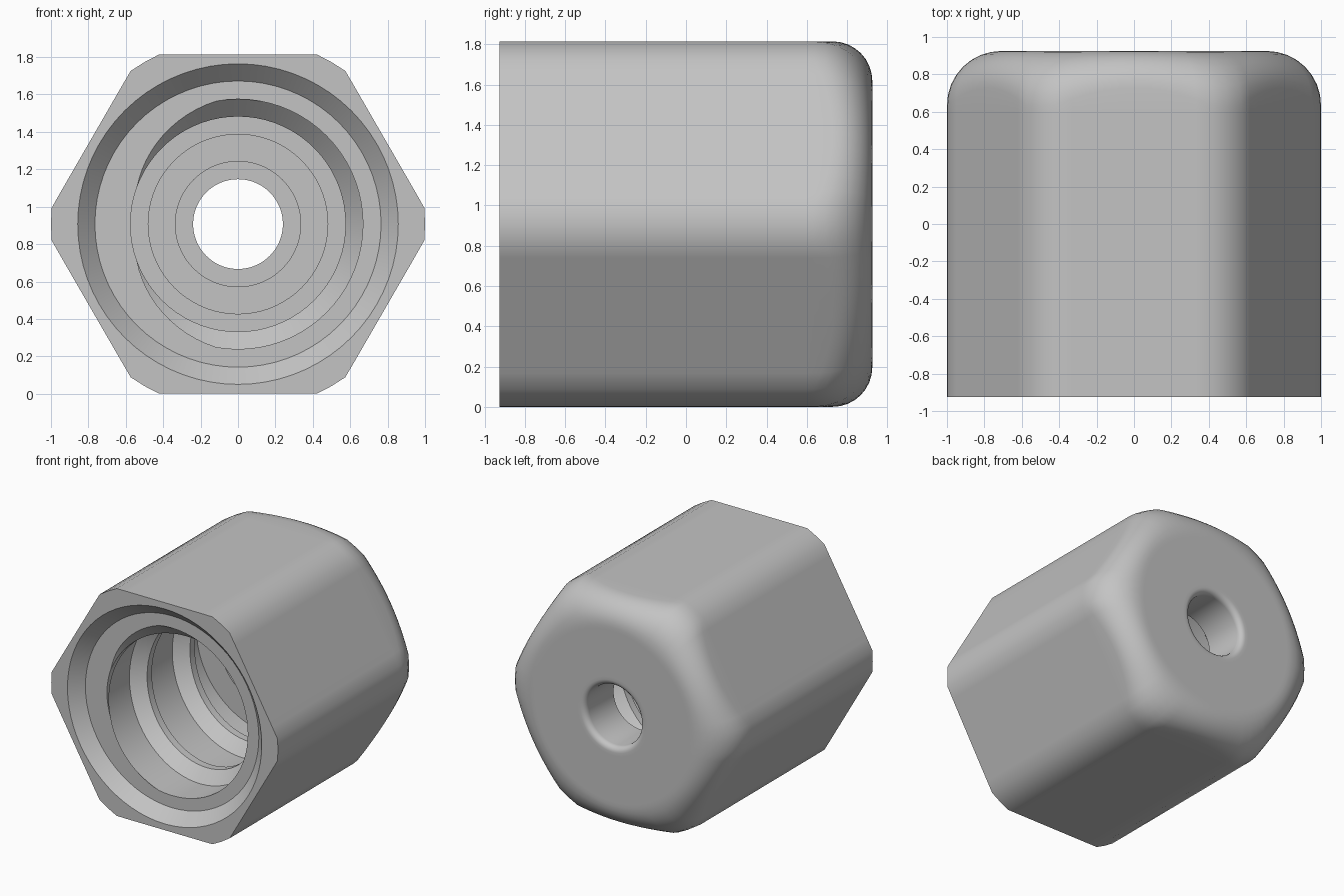
import bpy
import bmesh
from math import cos, sin, pi, radians

cube = bpy.data.objects.get("Cube")
if cube:
    bpy.data.objects.remove(cube)

SEGMENTS = 72
FRONT, BACK = -0.925, 0.925
AXIS_Z = 0.907             # half the distance across the flats
PITCH = 0.54
THREAD_START, THREAD_END = -0.83, 0.43
MINOR, MAJOR = 0.575, 0.668
CREST_HALF, FLANK_END = 0.03, 0.12
FACE_RADIUS = 0.71         # round flat area on the closed end


def angle(i):
    return 2 * pi * i / SEGMENTS


def hex_radius(i):
    """Hexagon whose corners are turned down to a circle."""
    off_flat = radians((360 * i / SEGMENTS) % 60 - 30)
    return min(AXIS_Z / cos(off_flat), 1.0)


def crest_y(i):
    """Height along the axis of a thread crest in column i."""
    return THREAD_START + PITCH * (0.5 - i / SEGMENTS)


def thread_radius(y, i):
    d = (y - crest_y(i)) % PITCH
    d = min(d, PITCH - d)
    t = (d - CREST_HALF) / (FLANK_END - CREST_HALF)
    return MINOR + (MAJOR - MINOR) * max(0.0, min(1.0, t))


def ring(radius, y):
    return [(radius, y)] * (SEGMENTS + 1)


def hex_ring(y):
    return [(hex_radius(i), y) for i in range(SEGMENTS + 1)]


def fillet_ring(t):
    """Rounded end edge, deeper at the corners than at the flats."""
    row = []
    for i in range(SEGMENTS + 1):
        r = hex_radius(i)
        depth = r - FACE_RADIUS
        row.append((r - depth * (1 - cos(t)), BACK - depth * (1 - sin(t))))
    return row


def thread_ring(offset):
    """Row that follows the helix, trimmed to the threaded length."""
    row = []
    for i in range(SEGMENTS + 1):
        y = max(THREAD_START, min(THREAD_END, crest_y(i) + offset))
        row.append((thread_radius(y, i), y))
    return row


# Outer hexagonal body, rounded end and end face
rows = [hex_ring(FRONT), hex_ring(0.6)]
rows += [fillet_ring(pi / 2 * k / 8) for k in range(9)]
rows += [ring(FACE_RADIUS - 0.03, BACK), ring(0.31, BACK)]

# Through hole with a softened rim
for k in range(6):
    t = pi / 2 * k / 5
    rows.append(ring(0.285 - 0.045 * sin(t), BACK - 0.045 * (1 - cos(t))))
rows.append(ring(0.24, 0.57))

# Stepped bottom of the bore
rows += [ring(0.335, 0.57), ring(0.335, 0.5), ring(0.48, 0.5), ring(0.48, THREAD_END)]

# Internal screw thread
for k in range(4, -3, -1):
    for edge in (FLANK_END, CREST_HALF, -CREST_HALF, -FLANK_END):
        rows.append(thread_ring(k * PITCH + edge))

# Shoulder and chamfered mouth
rows += [ring(0.765, THREAD_START), ring(0.857, FRONT), hex_ring(FRONT)]

bm = bmesh.new()
grid = [[bm.verts.new((r * cos(angle(i)), y, AXIS_Z + r * sin(angle(i))))
         for i, (r, y) in enumerate(row)] for row in rows]
for a, b in zip(grid, grid[1:]):
    for i in range(SEGMENTS):
        bm.faces.new((a[i], a[i + 1], b[i + 1], b[i]))
bmesh.ops.remove_doubles(bm, verts=bm.verts, dist=1e-5)
bmesh.ops.dissolve_degenerate(bm, edges=bm.edges, dist=1e-5)
bmesh.ops.recalc_face_normals(bm, faces=bm.faces)

mesh = bpy.data.meshes.new("threaded_hex_cap")
bm.to_mesh(mesh)
bm.free()
cap = bpy.data.objects.new("threaded_hex_cap", mesh)
bpy.context.collection.objects.link(cap)

# Plain grey material
grey = bpy.data.materials.new("light_grey")
grey.use_nodes = True
colour = (0.55, 0.55, 0.55, 1.0)
grey.diffuse_color = colour
grey.node_tree.nodes["Principled BSDF"].inputs["Base Color"].default_value = colour
mesh.materials.append(grey)

bpy.ops.object.select_all(action='DESELECT')
cap.select_set(True)
bpy.context.view_layer.objects.active = cap
bpy.ops.object.shade_smooth_by_angle(angle=radians(30))
